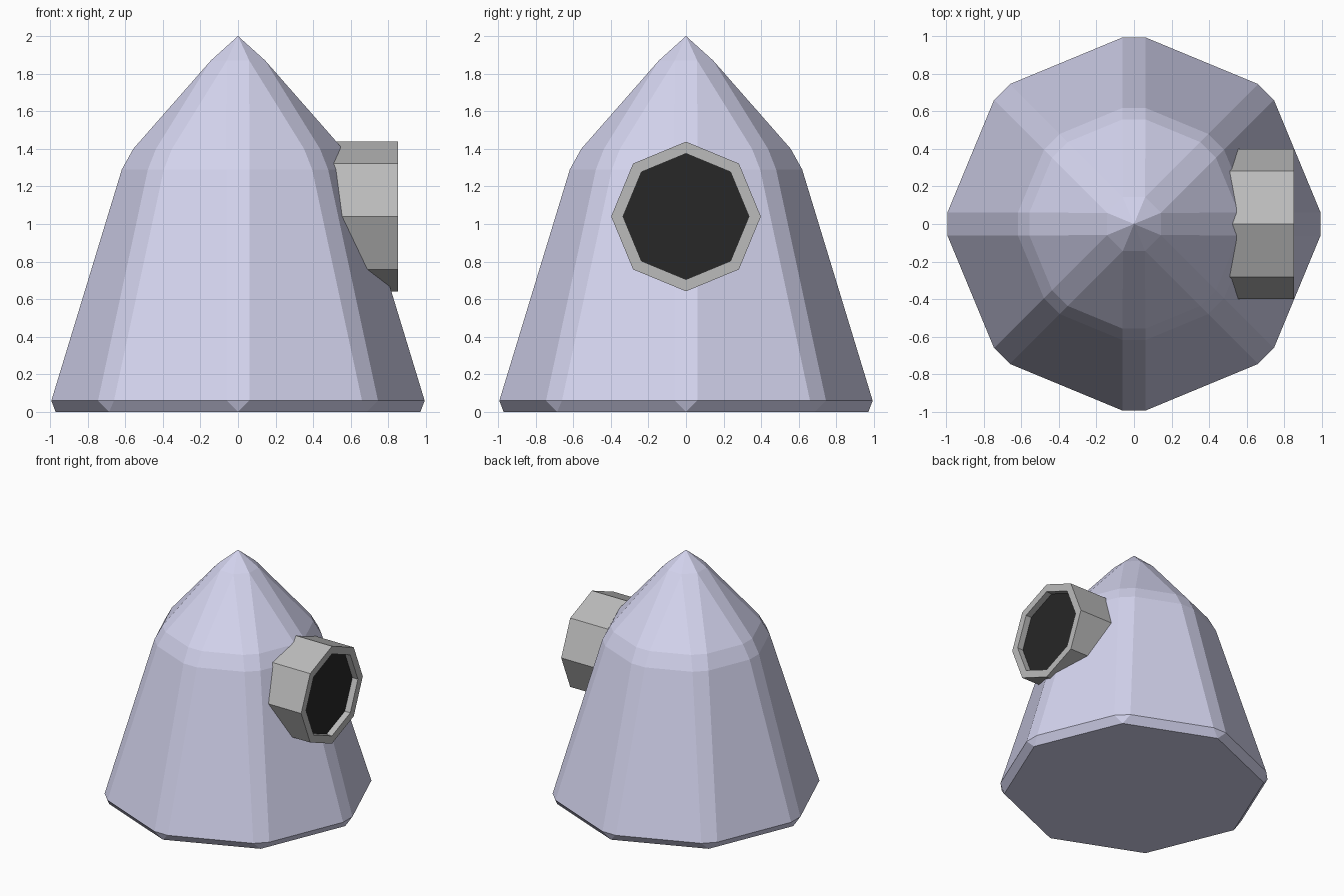
import bpy, bmesh
from math import cos, sin, pi, atan2, hypot

if "Cube" in bpy.data.objects:
    bpy.data.objects.remove(bpy.data.objects["Cube"])

SIDES = 8


def material(name, color):
    m = bpy.data.materials.new(name)
    m.diffuse_color = (*color, 1)
    m.use_nodes = True
    m.node_tree.nodes["Principled BSDF"].inputs["Base Color"].default_value = m.diffuse_color
    return m


def finish(bm, name, mat=None):
    bmesh.ops.recalc_face_normals(bm, faces=bm.faces)
    me = bpy.data.meshes.new(name)
    bm.to_mesh(me)
    bm.free()
    ob = bpy.data.objects.new(name, me)
    bpy.context.collection.objects.link(ob)
    if mat:
        me.materials.append(mat)
    return ob


def ring(bm, r, z, half_width=0.0, offset=0.0):
    """Octagon ring; with half_width each corner is cut into two points."""
    pts = []
    for i in range(SIDES):
        a = i * 2 * pi / SIDES + offset
        for w in ((-half_width, half_width) if half_width else (0,)):
            b, d = a + atan2(w, r), hypot(r, w)
            pts.append(bm.verts.new((d * cos(b), d * sin(b), z)))
    return pts


# Body: faceted cone with chamfered corners and shoulder
bm = bmesh.new()
W = 0.06
base = ring(bm, 0.97, 0)
bands = [ring(bm, r, z, W) for r, z in ((0.993, 0.06), (0.618, 1.29), (0.557, 1.40))]
neck = ring(bm, 0.156, 1.87, offset=pi / SIDES)
tip = bm.verts.new((0, 0, 2))
bm.faces.new(base)
for i in range(SIDES):
    j = (i + 1) % SIDES
    a, b, c = 2 * i, 2 * i + 1, 2 * j
    low, top = bands[0], bands[-1]
    bm.faces.new((base[i], low[b], low[a]))
    bm.faces.new((base[i], base[j], low[c], low[b]))
    for lo, hi in zip(bands, bands[1:]):
        bm.faces.new((lo[a], lo[b], hi[b], hi[a]))
        bm.faces.new((lo[b], lo[c], hi[c], hi[b]))
    bm.faces.new((top[a], top[b], neck[i], neck[i - 1]))
    bm.faces.new((top[b], top[c], neck[i]))
    bm.faces.new((neck[i - 1], neck[i], tip))
finish(bm, "cone_body", material("lavender", (0.66, 0.66, 0.86)))

# Side pipe: octagonal tube with recessed mouth, laid along x
bm = bmesh.new()
loops = [ring(bm, r, h) for r, h in ((0.398, 0.45), (0.398, 0.85), (0.335, 0.85), (0.335, 0.80))]
bm.faces.new(loops[0])
for lo, hi in zip(loops, loops[1:]):
    for i in range(SIDES):
        j = (i + 1) % SIDES
        bm.faces.new((lo[i], lo[j], hi[j], hi[i]))
mouth = bm.faces.new(loops[-1])
mouth.material_index = 1
pipe = finish(bm, "side_pipe", material("grey", (0.5, 0.5, 0.5)))
pipe.data.materials.append(material("black", (0.02, 0.02, 0.02)))
pipe.rotation_euler = (0, pi / 2, 0)
pipe.location = (0, 0, 1.04)
